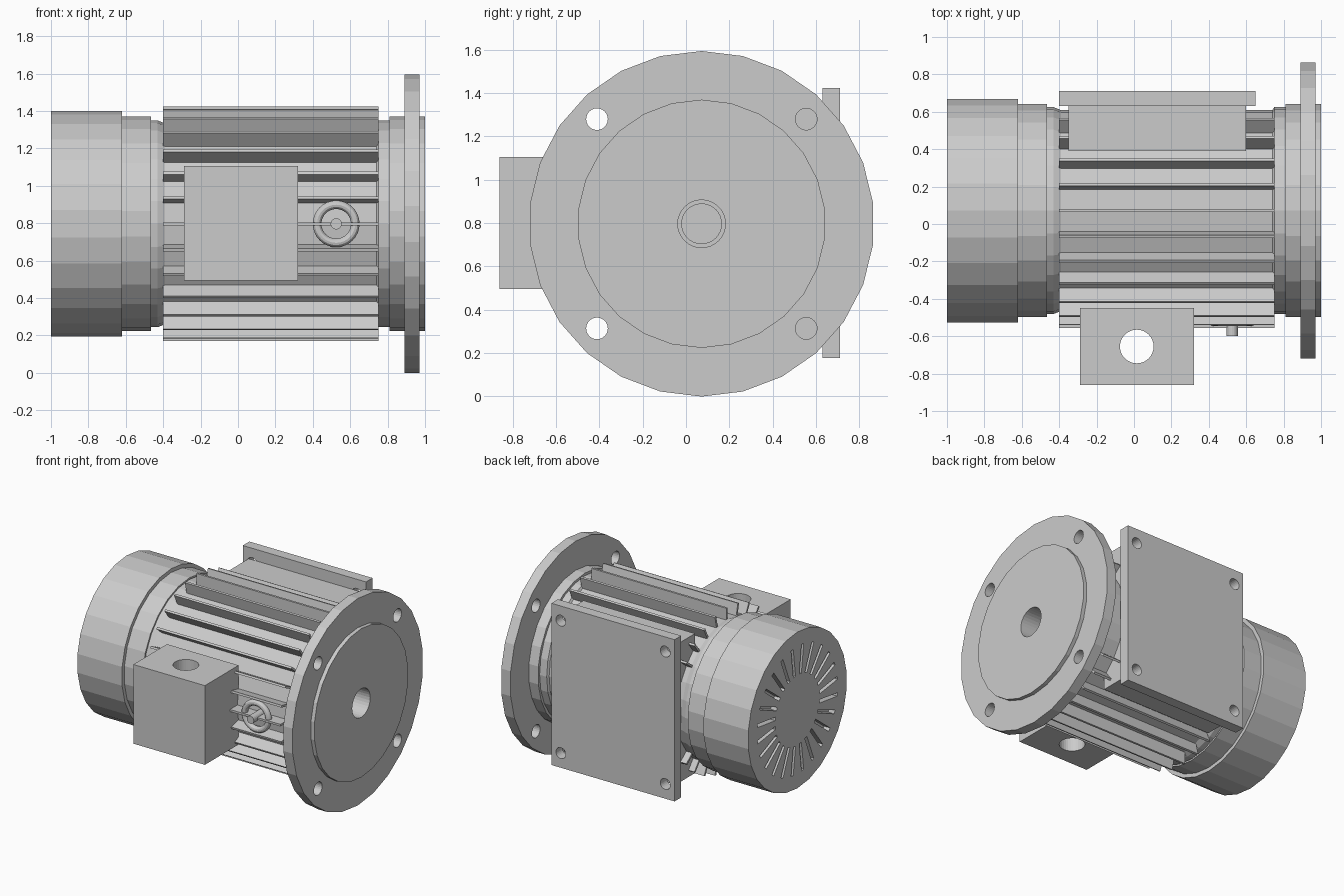
import bpy, bmesh
from math import sin, cos, pi, tau
from mathutils import Matrix

if "Cube" in bpy.data.objects:
    bpy.data.objects.remove(bpy.data.objects["Cube"])

CY, CZ, N = 0.072, 0.797, 26   # motor axis and number of sides


def finish(name, bm):
    bmesh.ops.recalc_face_normals(bm, faces=bm.faces)
    me = bpy.data.meshes.new(name)
    bm.to_mesh(me)
    bm.free()
    ob = bpy.data.objects.new(name, me)
    bpy.context.collection.objects.link(ob)
    return ob


def add_box(bm, x, y, z, mat=Matrix()):
    size = Matrix.Diagonal((x[1] - x[0], y[1] - y[0], z[1] - z[0], 1))
    mid = Matrix.Translation([(a + b) / 2 for a, b in (x, y, z)])
    bmesh.ops.create_cube(bm, size=1, matrix=mat @ mid @ size)


def add_cyl(bm, axis, centre, r, length, seg=24):
    rot = {'X': Matrix.Rotation(pi / 2, 4, 'Y'), 'Y': Matrix.Rotation(pi / 2, 4, 'X'), 'Z': Matrix()}[axis]
    bmesh.ops.create_cone(bm, cap_ends=True, segments=seg, radius1=r, radius2=r, depth=length,
                          matrix=Matrix.Translation(centre) @ rot)


def lathe(name, profile, n=N):
    """Spin (x, radius) points about the motor axis."""
    bm = bmesh.new()
    rings = []
    for x, r in profile:
        k = n if r > 0 else 1
        rings.append([bm.verts.new((x, CY + r * sin(tau * i / n), CZ + r * cos(tau * i / n))) for i in range(k)])
    for a, b in zip(rings, rings[1:]):
        for i in range(n):
            j = (i + 1) % n
            if len(a) == 1:
                bm.faces.new((a[0], b[i], b[j]))
            elif len(b) == 1:
                bm.faces.new((a[i], a[j], b[0]))
            else:
                bm.faces.new((a[i], a[j], b[j], b[i]))
    return finish(name, bm)


def cut(ob, bm):
    cutter = finish("cutter", bm)
    mod = ob.modifiers.new("cut", 'BOOLEAN')
    mod.operation, mod.solver, mod.object = 'DIFFERENCE', 'EXACT', cutter
    bpy.context.view_layer.objects.active = ob
    bpy.ops.object.modifier_apply(modifier=mod.name)
    bpy.data.objects.remove(cutter)


def spin(a):
    return Matrix.Translation((0, CY, CZ)) @ Matrix.Rotation(a, 4, 'X')


# Stator body, slightly narrower between the fins
lathe("motor_body", [(-0.52, 0), (-0.52, 0.553), (-0.43, 0.553), (-0.39, 0.537),
                     (0.74, 0.537), (0.75, 0.553), (0.83, 0.553), (0.83, 0)], 28)

# Cooling fins, left out behind the mounting block
bm = bmesh.new()
for i in range(28):
    a = tau * i / 28
    if cos(a) < 0.85:
        add_box(bm, (-0.4, 0.75), (0.5, 0.627), (-0.008, 0.008), spin(a))
finish("cooling_fins", bm)

# Fan cover with stepped rim and radial air slots
cover = lathe("fan_cover", [(-1, 0), (-1, 0.602), (-0.62, 0.602), (-0.62, 0.573), (-0.465, 0.573),
                            (-0.465, 0.56), (-0.51, 0.56), (-0.51, 0)])
bm = bmesh.new()
for i in range(24):
    add_box(bm, (-1.1, -0.95), (0.27, 0.49), (-0.013, 0.013), spin(tau * (i + 0.5) / 24))
cut(cover, bm)

# Mounting flange with stepped shaft bore and bolt holes
flange = lathe("mounting_flange", [(0.81, 0), (0.81, 0.573), (0.89, 0.573), (0.89, 0.7975), (0.97, 0.7975),
                                   (0.97, 0.573), (1, 0.573), (1, 0)])
bm = bmesh.new()
for sy in (-1, 1):
    for sz in (-1, 1):
        add_cyl(bm, 'X', (0.93, CY + sy * 0.483, CZ + sz * 0.483), 0.05, 0.3)
add_cyl(bm, 'X', (1, CY, CZ), 0.11, 0.34, 32)
cut(flange, bm)
lathe("shaft_socket", [(0.836, 0), (0.836, 0.094), (0.845, 0.094), (0.845, 0)], 32)

# Terminal box with vertical cable hole
bm = bmesh.new()
add_box(bm, (-0.29, 0.32), (-0.86, -0.45), (0.495, 1.105))
box = finish("terminal_box", bm)
bm = bmesh.new()
add_cyl(bm, 'Z', (0.015, -0.655, 0.8), 0.09, 1, 32)
cut(box, bm)

# Lifting ring and its pin
bpy.ops.mesh.primitive_torus_add(major_segments=32, minor_segments=12, major_radius=0.102, minor_radius=0.023,
                                 location=(0.525, -0.522, CZ), rotation=(pi / 2, 0, 0))
bpy.context.object.name = "lifting_ring"
bpy.ops.object.shade_smooth_by_angle()
bm = bmesh.new()
add_cyl(bm, 'Y', (0.525, -0.53, CZ), 0.03, 0.14, 20)
finish("ring_pin", bm)

# Mounting block and drilled base plate on the back
bm = bmesh.new()
add_box(bm, (-0.35, 0.6), (0.39, 0.63), (0.26, 1.335))
finish("mounting_block", bm)
bm = bmesh.new()
add_box(bm, (-0.4, 0.65), (0.63, 0.71), (0.177, 1.423))
plate = finish("mounting_plate", bm)
bm = bmesh.new()
for x in (-0.32, 0.57):
    for z in (0.29, 1.31):
        add_cyl(bm, 'Y', (x, 0.68, z), 0.042, 0.2)
cut(plate, bm)
